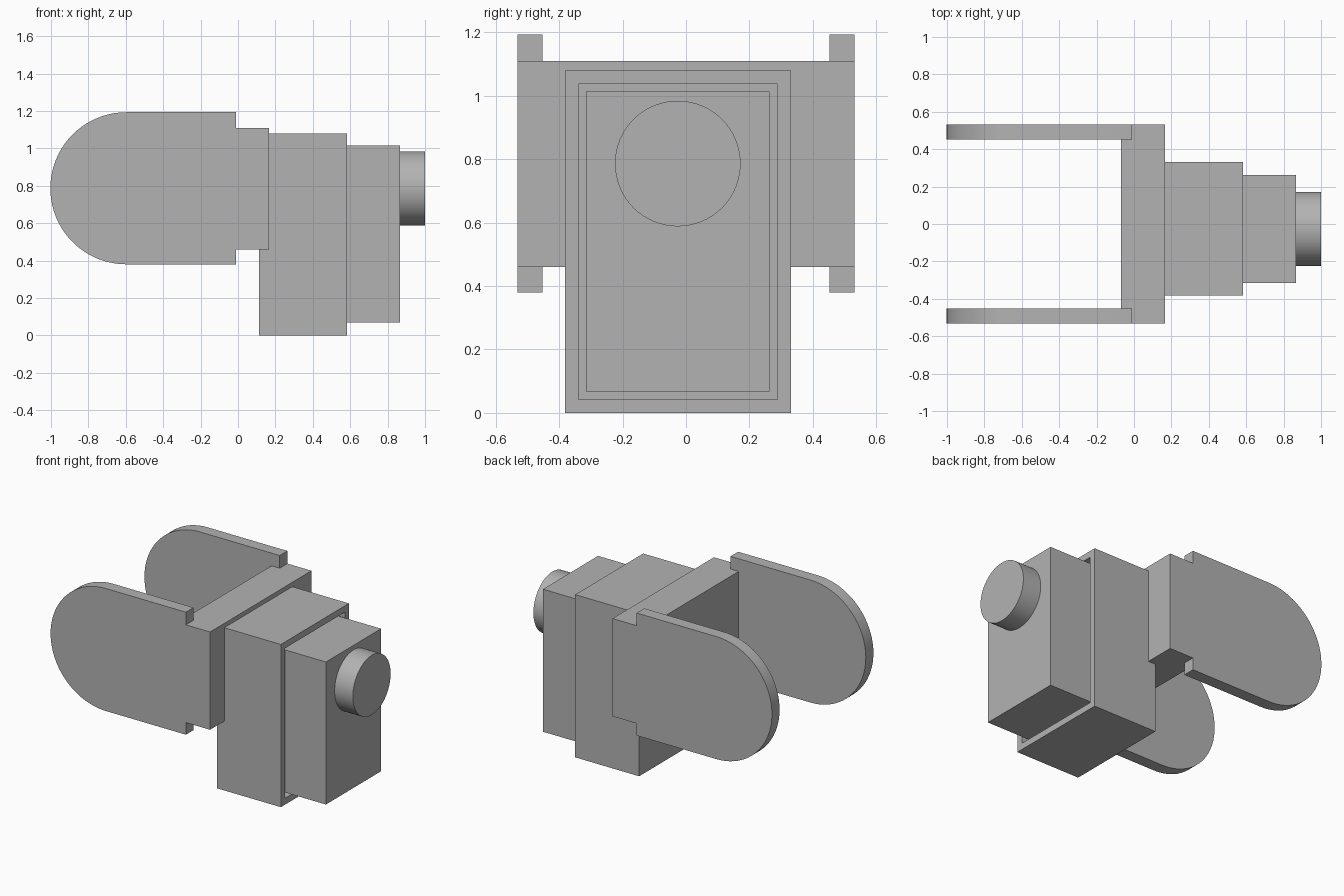
import bpy
import bmesh
import math
from mathutils import Matrix, Vector

default = bpy.data.objects.get("Cube")
if default:
    bpy.data.objects.remove(default, do_unlink=True)

grey = bpy.data.materials.new("plain grey")
grey.use_nodes = True
GREY = (0.45, 0.45, 0.45, 1)
grey.diffuse_color = GREY
grey.node_tree.nodes["Principled BSDF"].inputs["Base Color"].default_value = GREY


def finish(name, bm):
    bmesh.ops.recalc_face_normals(bm, faces=bm.faces)
    mesh = bpy.data.meshes.new(name)
    bm.to_mesh(mesh)
    bm.free()
    mesh.materials.append(grey)
    obj = bpy.data.objects.new(name, mesh)
    bpy.context.collection.objects.link(obj)
    return obj


def box_mesh(x, y, z):
    bm = bmesh.new()
    bmesh.ops.create_cube(bm, size=1)
    for v in bm.verts:
        v.co = [r[0] if c < 0 else r[1] for c, r in zip(v.co, (x, y, z))]
    return bm


def extrude_profile(name, points, half_width):
    """Sweep an (x, z) outline evenly along y."""
    bm = bmesh.new()
    face = bm.faces.new([bm.verts.new((x, -half_width, z)) for x, z in points])
    swept = bmesh.ops.extrude_face_region(bm, geom=[face])["geom"]
    verts = [g for g in swept if isinstance(g, bmesh.types.BMVert)]
    bmesh.ops.translate(bm, verts=verts, vec=(0, 2 * half_width, 0))
    return finish(name, bm)


def smooth(obj):
    bpy.ops.object.select_all(action='DESELECT')
    obj.select_set(True)
    bpy.context.view_layer.objects.active = obj
    bpy.ops.object.shade_smooth_by_angle(angle=math.radians(30))


# Fork bracket: round-ended side outline, hollowed between its two cheeks
TOP, BOTTOM, MID = 1.193, 0.38, 0.7865
TONGUE_TOP, TONGUE_BOTTOM = 1.109, 0.46
STEP, FRONT, BACK, ARC = -0.01, 0.167, -0.07, -0.597
radius = (TOP - BOTTOM) / 2
SEGMENTS = 40
outline = [(STEP, BOTTOM), (STEP, TONGUE_BOTTOM), (FRONT, TONGUE_BOTTOM),
           (FRONT, TONGUE_TOP), (STEP, TONGUE_TOP), (STEP, TOP)]
for i in range(SEGMENTS + 1):
    a = math.pi * (0.5 + i / SEGMENTS)
    outline.append((ARC + radius * math.cos(a), MID + radius * math.sin(a)))
bracket = extrude_profile("fork_bracket", outline, 0.532)

gap = [(-1.2, 0.2), (STEP, 0.2), (STEP, TONGUE_BOTTOM), (BACK, TONGUE_BOTTOM),
       (BACK, TONGUE_TOP), (STEP, TONGUE_TOP), (STEP, 1.4), (-1.2, 1.4)]
cutter = extrude_profile("fork_gap_cutter", gap, 0.452)
cutter.hide_render = True
cut = bracket.modifiers.new("fork gap", 'BOOLEAN')
cut.operation = 'DIFFERENCE'
cut.solver = 'EXACT'
cut.object = cutter
bpy.context.view_layer.objects.active = bracket
bpy.ops.object.modifier_apply(modifier=cut.name)
bpy.data.objects.remove(cutter, do_unlink=True)
smooth(bracket)

# Housing with a shallow pocket that receives the motor block
bm = box_mesh((0.112, 0.582), (-0.382, 0.331), (0, 1.08))
face = max(bm.faces, key=lambda f: f.calc_center_median().x)
bmesh.ops.inset_individual(bm, faces=[face], thickness=0.06)
pocket = bmesh.ops.extrude_discrete_faces(bm, faces=[face])["faces"][0]
bmesh.ops.translate(bm, verts=pocket.verts, vec=(-0.06, 0, 0))
# Close the pocket walls between rim and floor
rim = [e for e in bm.edges if e.is_boundary]
bmesh.ops.bridge_loops(bm, edges=rim)
finish("housing", bm)

# Motor block seated in the pocket
finish("motor_block", box_mesh((0.522, 0.866), (-0.315, 0.263), (0.068, 1.014)))

# Round boss on the end of the block
bm = bmesh.new()
bmesh.ops.create_cone(bm, cap_ends=True, segments=64, radius1=0.198, radius2=0.198,
                      depth=0.134,
                      matrix=Matrix.Translation(Vector((0.933, -0.026, 0.786)))
                      @ Matrix.Rotation(math.pi / 2, 4, 'Y'))
smooth(finish("end_boss", bm))
